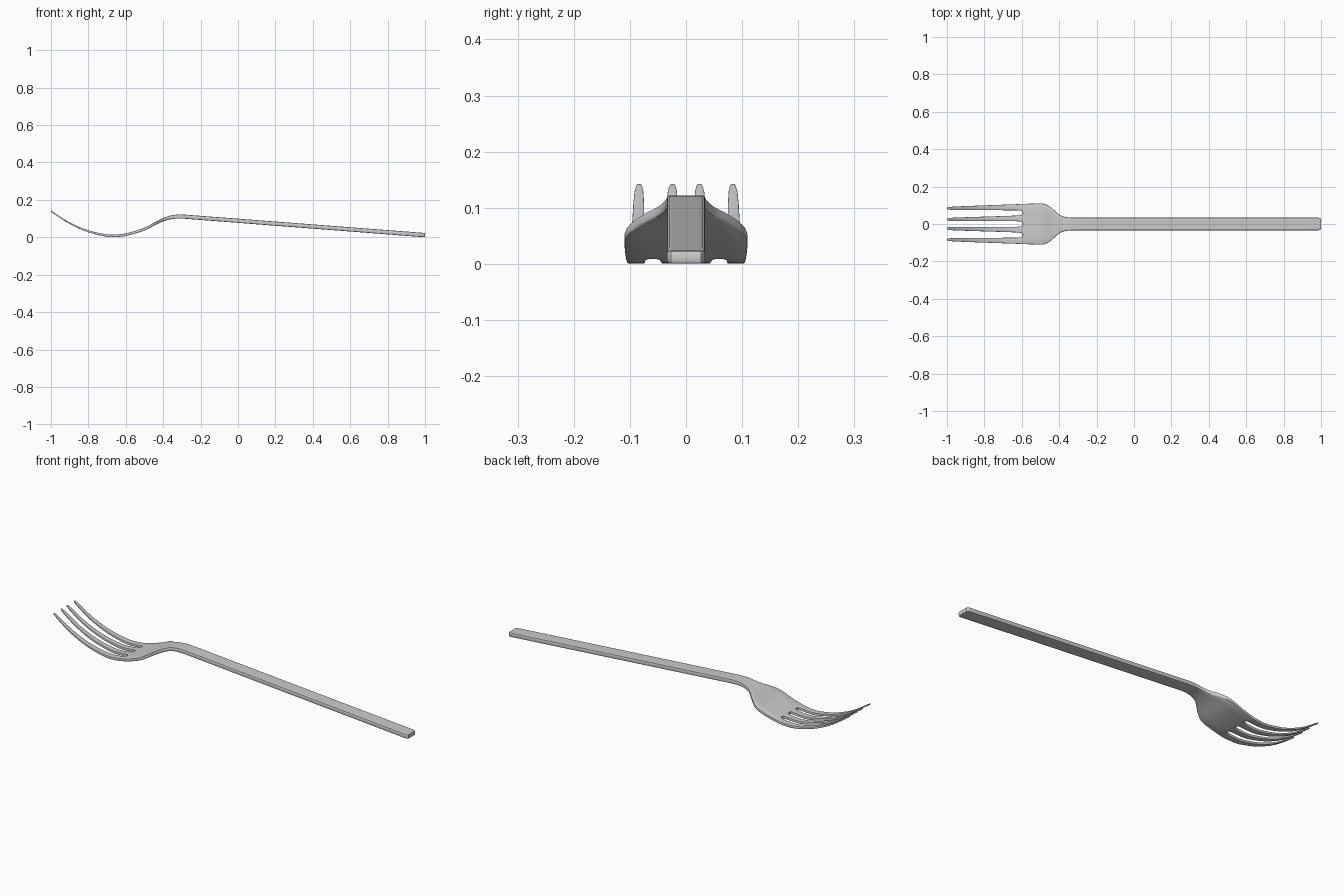
import bpy, bmesh

if "Cube" in bpy.data.objects:
    bpy.data.objects.remove(bpy.data.objects["Cube"])

def curve(points, x):
    """Smooth (cubic Hermite) reading of an (x, value) table."""
    if x <= points[0][0]:
        return points[0][1]
    for i in range(len(points) - 1):
        (x0, a), (x1, b) = points[i], points[i + 1]
        if x <= x1:
            xp, p = points[max(i - 1, 0)]
            xn, n = points[min(i + 2, len(points) - 1)]
            h = x1 - x0
            m0, m1 = (b - p) / (x1 - xp) * h, (n - a) / (xn - x0) * h
            t = (x - x0) / h
            return ((2*t**3 - 3*t**2 + 1) * a + (t**3 - 2*t**2 + t) * m0
                    + (3*t**2 - 2*t**3) * b + (t**3 - t**2) * m1)
    return points[-1][1]

def linear(points, x):
    for (x0, a), (x1, b) in zip(points, points[1:]):
        if x <= x1:
            return a + (b - a) * max(0, (x - x0) / (x1 - x0))
    return points[-1][1]

# Side profile, thickness and plan half-width
MID = [(-1, .140), (-.9, .075), (-.8, .032), (-.7, .009), (-.66, .0075), (-.6, .014),
       (-.5, .044), (-.42, .085), (-.37, .104), (-.32, .111), (-.25, .1075), (1, .0115)]
THICK = [(-1, .007), (-.7, .013), (-.5, .015), (-.4, .019), (-.3, .022), (1, .023)]
WIDTH = [(-.6, .107), (-.54, .109), (-.49, .1095), (-.465, .103), (-.43, .077), (-.405, .054),
         (-.38, .041), (-.35, .0355), (-.3, .034), (.98, .034)]
ROOT = -.595

def lines(x):
    """Positive y of the two tines' edges at station x."""
    if x > ROOT + 1e-6:
        w = curve(WIDTH, x) if x < -.3 else linear([(.984, .034), (.994, .032), (1, .027)], x)
        return [w * f for f in (.06, .49, .64, 1)]
    t = (x + 1) / (1 + ROOT)
    slot = linear([(-.625, 1), (-.605, .85), (-.598, .65), (ROOT, .4)], x)
    tip = linear([(-1, .4), (-.994, .65), (-.98, .88), (-.95, 1)], x)
    a, b, c, d = .015, .033 + .013 * t, .075 - .002 * t, .092 + .015 * t
    g = (b + c) / 2
    a, b, c = a * slot, g + (b - g) * slot, g + (c - g) * slot
    p, q = (a + b) / 2, (c + d) / 2
    return [p + (a - p) * tip, p + (b - p) * tip, q + (c - q) * tip, q + (d - q) * tip]

# Stations, denser at the tips, slot roots and neck
xs = [-1, -.994, -.98, -.965] + [-.95 + .025 * i for i in range(14)]
xs += [-.605, -.598, ROOT] + [-.58 + .012 * i for i in range(24)]
xs += [-.28, -.25, .1, .5, .9, .984, .994, 1]

bm = bmesh.new()
top, bot = [], []
for x in xs:
    pos = lines(x)
    ys = [-y for y in reversed(pos)] + pos
    z, h = curve(MID, x) if x < -.25 else linear(MID, x), linear(THICK, x) / 2
    top.append([bm.verts.new((x, y, z + h)) for y in ys])
    bot.append([bm.verts.new((x, y, z - h)) for y in ys])

# Upper and lower skins, leaving the slots open
rim_pairs = {}
for i in range(len(xs) - 1):
    for j in range(7):
        if j % 2 and xs[i] < ROOT - 1e-6:
            continue
        loop = [(i, j), (i + 1, j), (i + 1, j + 1), (i, j + 1)]
        bm.faces.new([top[a][b] for a, b in loop])
        bm.faces.new([bot[a][b] for a, b in reversed(loop)])
        for p, q in zip(loop, loop[1:] + loop[:1]):
            if (q, p) in rim_pairs:
                del rim_pairs[(q, p)]
            else:
                rim_pairs[(p, q)] = True

# Side walls, with softened rims
weight = bm.edges.layers.float.new("bevel_weight_edge")
for (a, b), (c, d) in rim_pairs:
    bm.faces.new([top[c][d], top[a][b], bot[a][b], bot[c][d]])
for (a, b), (c, d) in rim_pairs:
    for skin in (top, bot):
        e = bm.edges.get((skin[a][b], skin[c][d]))
        e[weight] = linear([(-1, .3), (-.6, .5), (-.4, .8), (-.25, 1)], xs[min(a, c)])
bm.verts.index_update()
loose = [v for v in bm.verts if not v.link_faces]
bmesh.ops.delete(bm, geom=loose, context='VERTS')
bmesh.ops.recalc_face_normals(bm, faces=bm.faces)

mesh = bpy.data.meshes.new("fork")
bm.to_mesh(mesh)
bm.free()
fork = bpy.data.objects.new("fork", mesh)
bpy.context.collection.objects.link(fork)
bev = fork.modifiers.new("soft_rims", 'BEVEL')
bev.limit_method = 'WEIGHT'
bev.width = .005
bev.segments = 2
bev.use_clamp_overlap = False
bpy.context.view_layer.objects.active = fork
fork.select_set(True)
bpy.ops.object.modifier_apply(modifier=bev.name)
bpy.ops.object.shade_smooth_by_angle(angle=.6)
